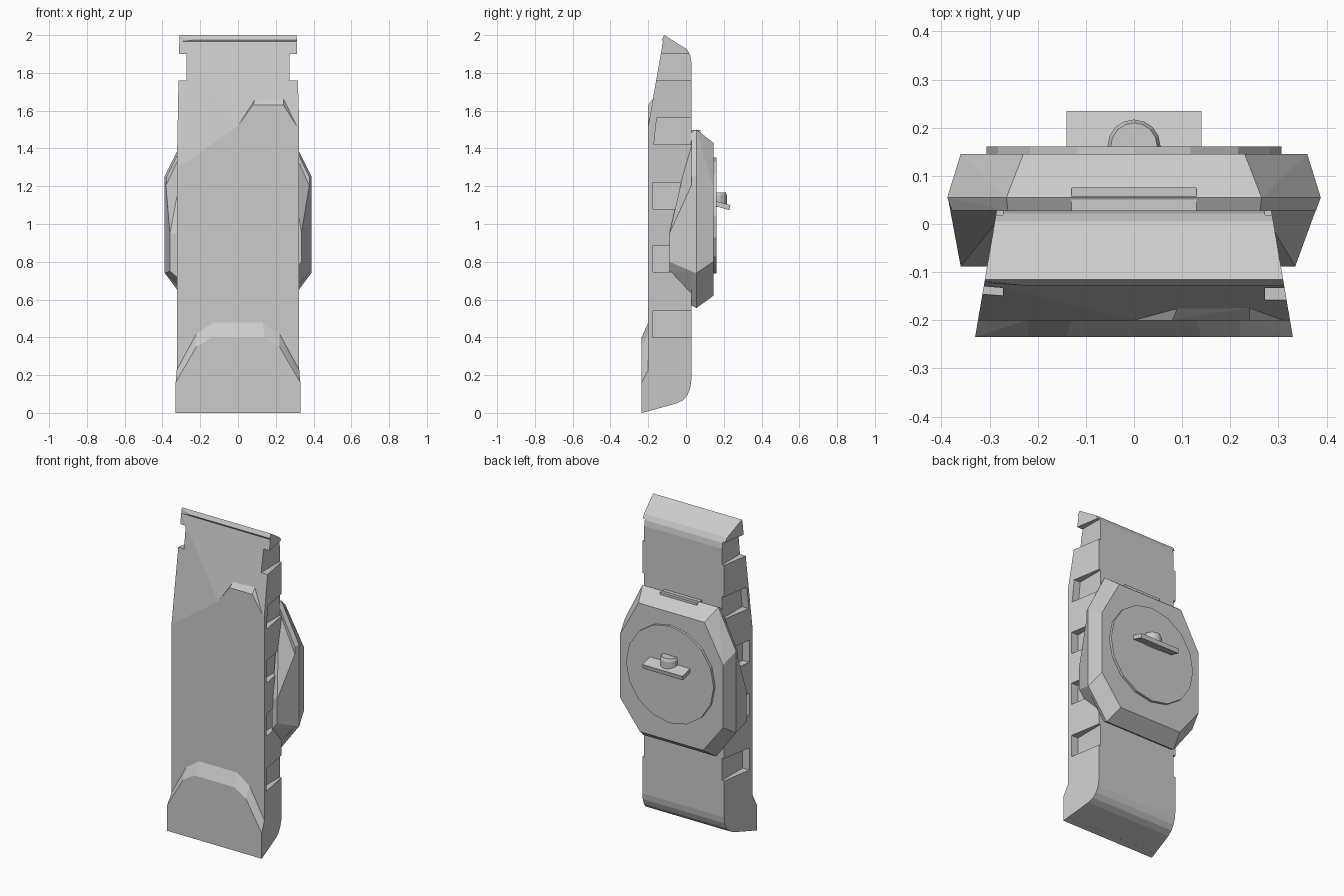
import bpy, bmesh, math
from mathutils import Vector

if "Cube" in bpy.data.objects:
    bpy.data.objects.remove(bpy.data.objects["Cube"])


def finish(name, bm):
    bmesh.ops.recalc_face_normals(bm, faces=bm.faces)
    me = bpy.data.meshes.new(name)
    bm.to_mesh(me)
    bm.free()
    ob = bpy.data.objects.new(name, me)
    bpy.context.collection.objects.link(ob)
    return ob


def hull(name, pts):
    bm = bmesh.new()
    for p in pts:
        bm.verts.new(p)
    r = bmesh.ops.convex_hull(bm, input=bm.verts)
    junk = {g for g in r["geom_interior"] + r["geom_unused"] if isinstance(g, bmesh.types.BMVert)}
    bmesh.ops.delete(bm, geom=list(junk), context='VERTS')
    bmesh.ops.dissolve_limit(bm, angle_limit=0.01, verts=bm.verts, edges=bm.edges)
    return finish(name, bm)


def half_width(y):
    return 0.285 + (0.03 - y) * 0.17


def mirrored(pts):
    return pts + [(-x, z) for x, z in reversed(pts)]


def layer(pts, y):
    return [(x, y, z) for x, z in pts]


def box(x0, x1, y0, y1, z0, z1):
    return [(x, y, z) for x in (x0, x1) for y in (y0, y1) for z in (z0, z1)]


# Main slab: side profile (y, z), wider towards the front
profile = [(-0.2, 0.009), (-0.05, 0.05), (-0.015, 0.068), (0.008, 0.095), (0.022, 0.13),
           (0.028, 0.17), (0.028, 1.86), (0.022, 1.895), (0.005, 1.925), (-0.115, 2.0),
           (-0.128, 1.975), (-0.122, 1.965), (-0.2, 1.52)]
bm = bmesh.new()
sides = [[bm.verts.new((s * half_width(y), y, z)) for y, z in profile] for s in (-1, 1)]
n = len(profile)
for loop in sides:
    bm.faces.new(loop)
for i in range(n):
    j = (i + 1) % n
    bm.faces.new((sides[0][i], sides[0][j], sides[1][j], sides[1][i]))
# Slanted facet on the upper left of the front
a, b, c = Vector((-0.325, -0.2, 1.29)), Vector((0, -0.2, 1.52)), Vector((-0.312, -0.122, 1.965))
normal = (b - a).cross(c - a)
if normal.y > 0:
    normal.negate()
bmesh.ops.bisect_plane(bm, geom=bm.verts[:] + bm.edges[:] + bm.faces[:],
                       plane_co=a, plane_no=normal, clear_outer=True)
bmesh.ops.holes_fill(bm, edges=[e for e in bm.edges if e.is_boundary])
slab = finish("body_slab", bm)

# Side recesses: one through notch near the top and four pockets per side
recesses = [(1.76, 1.90, -0.4, -0.4), (1.42, 1.56, -0.17, -0.155), (1.08, 1.22, -0.175, -0.175),
            (0.745, 0.885, -0.175, -0.175), (0.40, 0.54, -0.175, -0.175)]
for s in (-1, 1):
    for z0, z1, y0, y1 in recesses:
        cutter = hull("recess_cutter", [(s * x, y, z) for x in (0.272, 0.5)
                                        for y, z in ((y0, z0), (y1, z1), (0.2, z0), (0.2, z1))])
        cutter.hide_render = True
        mod = slab.modifiers.new("recess", 'BOOLEAN')
        mod.operation, mod.solver, mod.object = 'DIFFERENCE', 'EXACT', cutter
        bpy.context.view_layer.objects.active = slab
        bpy.ops.object.modifier_apply(modifier=mod.name)
        bpy.data.objects.remove(cutter)

# Raised bump on the upper right of the front
hull("front_upper_bump",
     layer([(0, 1.52), (0.08, 1.63), (0.24, 1.63), (0.31, 1.52)], -0.2)
     + layer([(0.0, 1.5), (0.09, 1.66), (0.24, 1.665), (0.315, 1.52)], -0.174))

# Bevelled plate at the lower front
hull("front_lower_plate",
     layer(mirrored([(0.33, 0), (0.33, 0.16), (0.22, 0.35), (0.14, 0.40)]), -0.235)
     + layer(mirrored([(0.324, 0.009), (0.324, 0.23), (0.22, 0.42), (0.13, 0.48)]), -0.199))

# Eight-sided back housing with a bevelled rim
outer = mirrored([(0.265, 1.50), (0.388, 1.255), (0.388, 0.74), (0.25, 0.555)])
inner = mirrored([(0.23, 1.43), (0.36, 1.195), (0.36, 0.80), (0.22, 0.62)])
neck = mirrored([(0.262, 1.485), (0.378, 1.25), (0.378, 0.75), (0.25, 0.57)])
hull("back_housing", layer(neck, 0.028) + layer(outer, 0.055) + layer(inner, 0.145))
hull("housing_top_tab", box(-0.13, 0.13, 0.028, 0.076, 1.40, 1.498))

# Side cheeks wrapping forward from the housing
for s, tip, low, name in ((1, 0.335, 0.75, "right_cheek"), (-1, 0.36, 0.70, "left_cheek")):
    hull(name, [(s * x, y, z) for x, y, z in (
        (0.386, 0.052, 1.255), (0.386, 0.052, 0.74), (0.265, 0.03, 1.46), (0.26, 0.03, 0.60),
        (tip, -0.088, 0.95), (tip, -0.088, low + 0.05), (0.30, -0.088, low),
        (0.30, -0.088, 0.95), (0.27, -0.01, 1.22))])

# Round cover on the back
bpy.ops.mesh.primitive_cylinder_add(vertices=16, radius=0.306, depth=0.03,
                                    location=(0, 0.146, 1.045), rotation=(math.pi / 2, 0, 0))
bpy.context.object.name = "round_cover"

# Tilted handle plate and its half-round knob
hull("handle_plate", [(x, y, z) for x in (-0.14, 0.14) for y, z in
                      ((0.155, 1.095), (0.155, 1.122), (0.23, 1.073), (0.235, 1.10))])
arc = [(math.cos(math.pi * i / 8), math.sin(math.pi * i / 8)) for i in range(9)]
hull("handle_knob", [(r * x, y0 + r * y, z) for r, z in ((0.055, 1.09), (0.055, 1.15), (0.048, 1.167))
                     for x, y in arc for y0 in (0.158, 0.162)])
